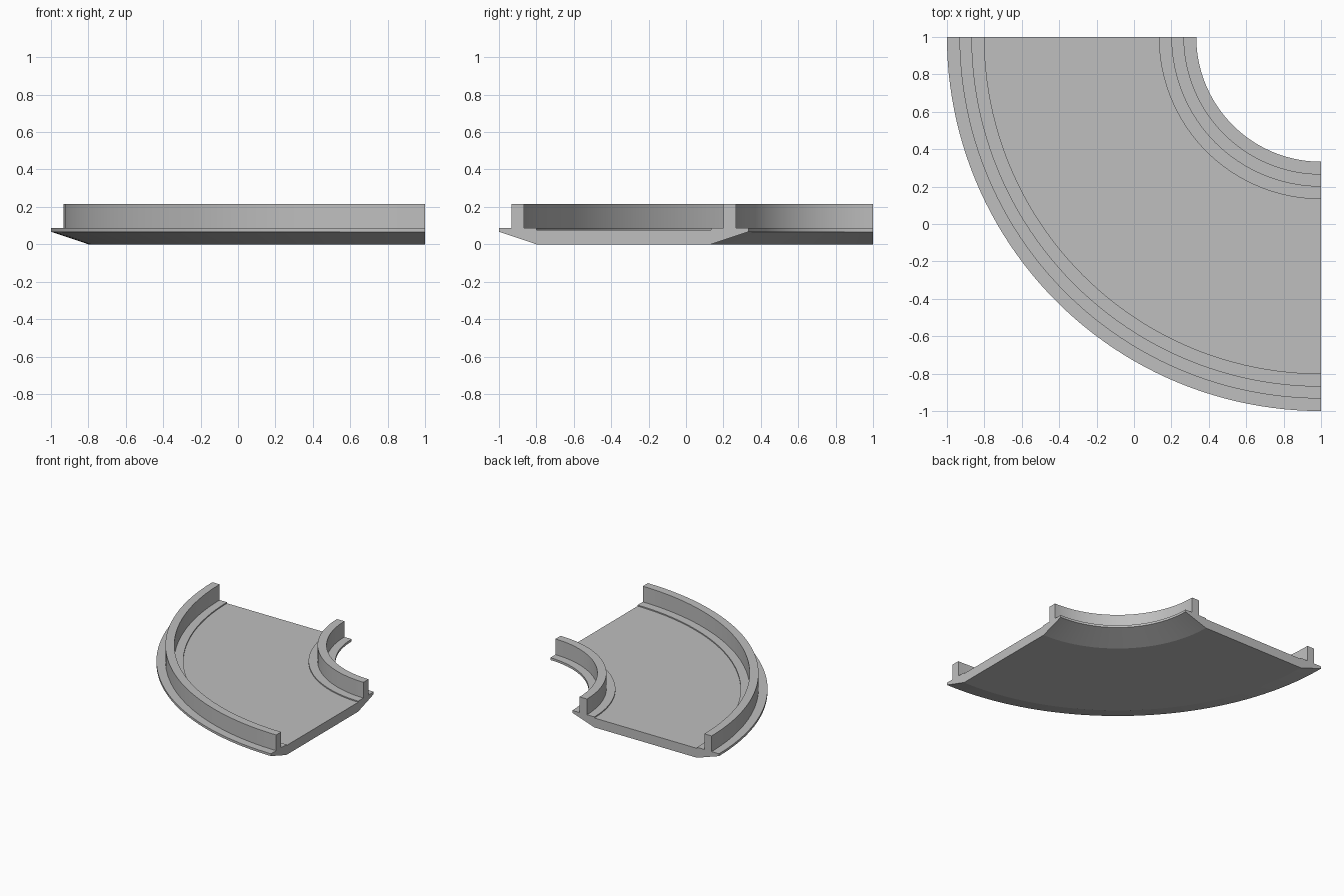
import bpy, bmesh, math
from mathutils import Vector, Matrix

cube = bpy.data.objects.get("Cube")
if cube:
    bpy.data.objects.remove(cube, do_unlink=True)

grey = bpy.data.materials.new("light grey")
grey.use_nodes = True
colour = (0.52, 0.52, 0.52, 1)
grey.diffuse_color = colour
grey.node_tree.nodes["Principled BSDF"].inputs["Base Color"].default_value = colour

# Heights and radii of the cross-section
FLOOR, LIP, DECK, TOP = 0.077, 0.067, 0.086, 0.215
CENTRE = Vector((1, 1, 0))
STEPS = 48


def side(edge, wall_out, wall_in, step):
    """Half of the section, from the underside up over the wall to the floor."""
    return [(step, 0), (edge, LIP), (edge, DECK), (wall_out, DECK), (wall_out, TOP),
            (wall_in, TOP), (wall_in, DECK), (step, DECK), (step, FLOOR)]


# Curved channel: closed section swept through a quarter turn
outer = side(2.0, 1.933, 1.867, 1.8)
inner = side(0.667, 0.733, 0.8, 0.867)
section = outer + inner[::-1]

bm = bmesh.new()
start = [bm.verts.new(CENTRE + Vector((-r, 0, z))) for r, z in section]
first = start
for i in range(1, STEPS + 1):
    turn = Matrix.Rotation(math.pi / 2 * i / STEPS, 3, 'Z')
    ring = [bm.verts.new(CENTRE + turn @ Vector((-r, 0, z))) for r, z in section]
    for k in range(len(ring)):
        n = (k + 1) % len(ring)
        bm.faces.new((start[k], start[n], ring[n], ring[k]))
    start = ring

# End caps
bm.faces.new(first)
bm.faces.new(start)
bmesh.ops.recalc_face_normals(bm, faces=bm.faces)

mesh = bpy.data.meshes.new("curved_channel")
bm.to_mesh(mesh)
bm.free()
mesh.materials.append(grey)
channel = bpy.data.objects.new("curved_channel", mesh)
bpy.context.collection.objects.link(channel)

# Smooth arcs with crisp corners
bpy.ops.object.select_all(action='DESELECT')
channel.select_set(True)
bpy.context.view_layer.objects.active = channel
bpy.ops.object.shade_smooth_by_angle(angle=math.radians(15))
